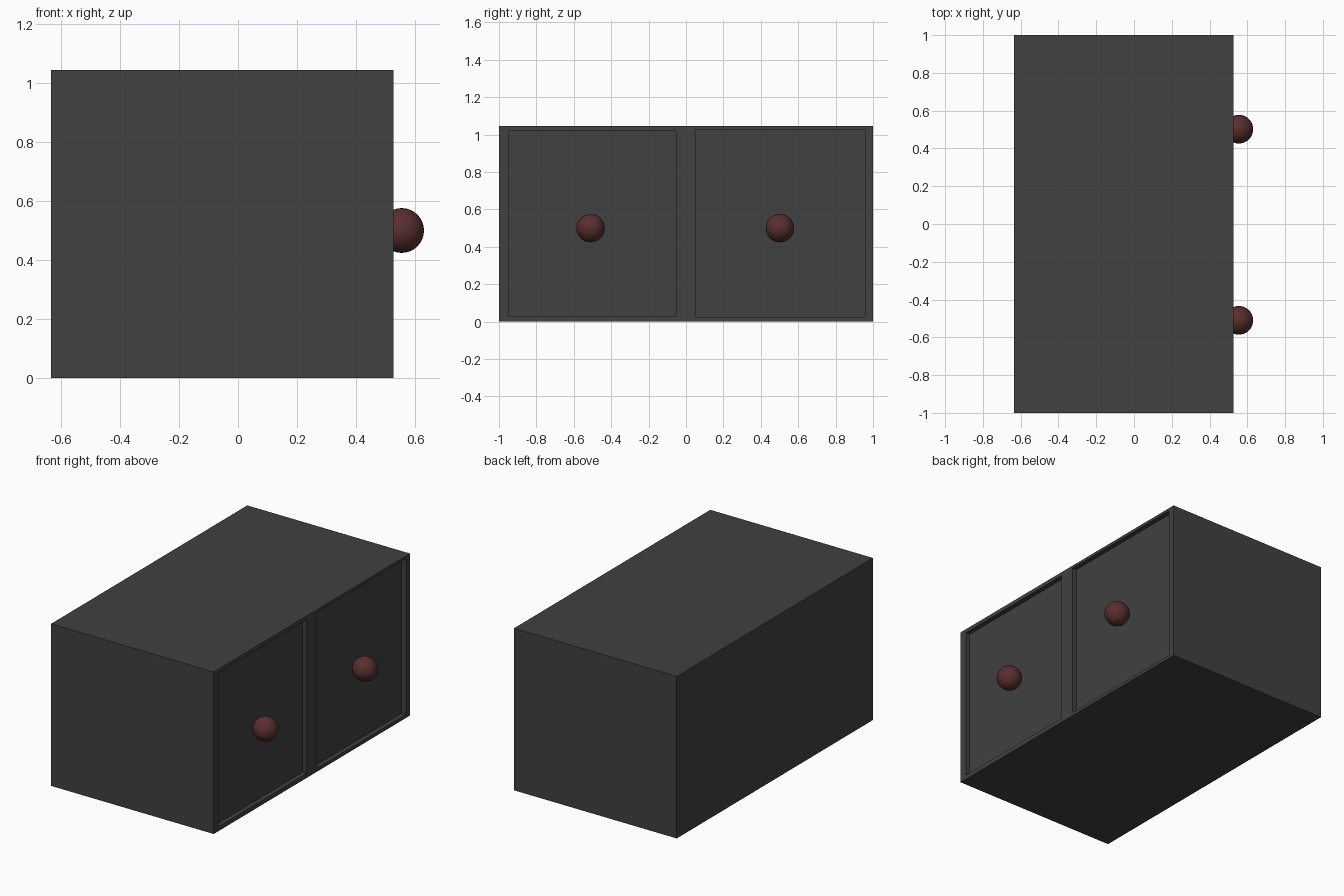
import bpy

if "Cube" in bpy.data.objects:
    bpy.data.objects.remove(bpy.data.objects["Cube"])

FRONT = 0.527      # x of the door side
DEPTH = 0.03       # recess depth


def material(name, color):
    m = bpy.data.materials.new(name)
    m.diffuse_color = (*color, 1)
    m.use_nodes = True
    m.node_tree.nodes["Principled BSDF"].inputs["Base Color"].default_value = m.diffuse_color
    return m


def box(name, lo, hi):
    bpy.ops.mesh.primitive_cube_add(
        size=1, location=[(a + b) / 2 for a, b in zip(lo, hi)])
    ob = bpy.context.object
    ob.name = name
    ob.scale = [b - a for a, b in zip(lo, hi)]
    bpy.ops.object.transform_apply(location=False, rotation=False, scale=True)
    return ob


dark = material("dark_grey", (0.052, 0.052, 0.052))
knob_red = material("dark_red", (0.1, 0.027, 0.027))

# Cabinet body
body = box("cabinet_body", (-0.634, -1, 0), (FRONT, 1, 1.045))
body.data.materials.append(dark)

# Two recessed door panels, each with a round knob
doors = {
    "left": (-0.95, -0.053, 0.028, 1.02, -0.51),
    "right": (0.052, 0.957, 0.022, 1.027, 0.502),
}
for side, (y0, y1, z0, z1, knob_y) in doors.items():
    cutter = box(side + "_door_cutter", (FRONT - DEPTH, y0, z0), (FRONT + 0.1, y1, z1))
    cutter.data.materials.append(dark)
    cutter.hide_render = True
    cutter.display_type = 'WIRE'
    cut = body.modifiers.new(side + "_recess", 'BOOLEAN')
    cut.operation = 'DIFFERENCE'
    cut.solver = 'EXACT'
    cut.object = cutter

    bpy.ops.mesh.primitive_uv_sphere_add(
        segments=32, ring_count=16, radius=0.076, location=(0.555, knob_y, 0.5))
    knob = bpy.context.object
    knob.name = side + "_knob"
    knob.data.materials.append(knob_red)
    bpy.ops.object.shade_smooth()
